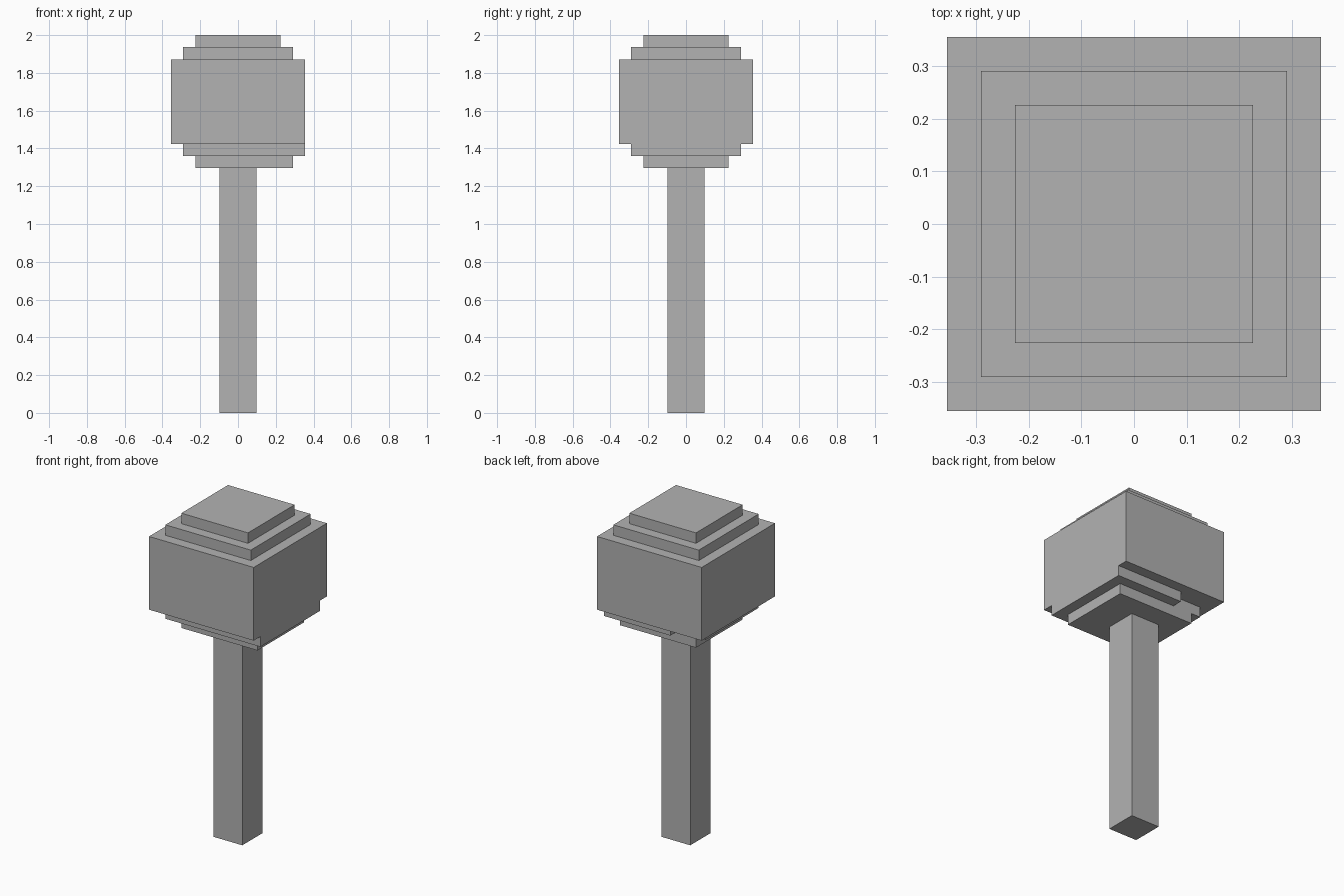
import bpy
import bmesh

cube = bpy.data.objects.get("Cube")
if cube:
    bpy.data.objects.remove(cube, do_unlink=True)

# One plain grey for everything
grey = bpy.data.materials.new("plain_grey")
grey.use_nodes = True
colour = (0.448, 0.448, 0.448, 1.0)
grey.diffuse_color = colour
grey.node_tree.nodes["Principled BSDF"].inputs["Base Color"].default_value = colour


def prism(name, outline, z0, z1):
    """Extrude a flat outline from z0 up to z1."""
    bm = bmesh.new()
    face = bm.faces.new([bm.verts.new((x, y, z0)) for x, y in outline])
    grown = bmesh.ops.extrude_face_region(bm, geom=[face], use_keep_orig=True)
    top = [v for v in grown["geom"] if isinstance(v, bmesh.types.BMVert)]
    bmesh.ops.translate(bm, verts=top, vec=(0, 0, z1 - z0))
    bmesh.ops.recalc_face_normals(bm, faces=bm.faces)
    mesh = bpy.data.meshes.new(name)
    bm.to_mesh(mesh)
    bm.free()
    mesh.materials.append(grey)
    obj = bpy.data.objects.new(name, mesh)
    bpy.context.collection.objects.link(obj)
    return obj


def rect(x0, x1, y):
    return [(x0, -y), (x1, -y), (x1, y), (x0, y)]


# Half widths of the stepped crown and trunk
wide, middle, narrow, stem = 0.355, 0.29, 0.226, 0.097

# Trunk
prism("trunk", rect(-stem, stem, stem), 0.0, 1.296)

# Crown body and the two steps above it
prism("crown_body", rect(-wide, wide, wide), 1.423, 1.872)
prism("crown_upper_step", rect(-middle, middle, middle), 1.872, 1.936)
prism("crown_top_step", rect(-narrow, narrow, narrow), 1.936, 2.0)

# Lower steps reach one unit further to +x; the upper one has a notched back corner
notched = [(-middle, -middle), (wide, -middle), (wide, middle),
           (-stem, middle), (-stem, narrow), (-middle, narrow)]
prism("crown_lower_step", notched, 1.36, 1.423)
prism("crown_bottom_step", rect(-narrow, middle, narrow), 1.296, 1.36)
